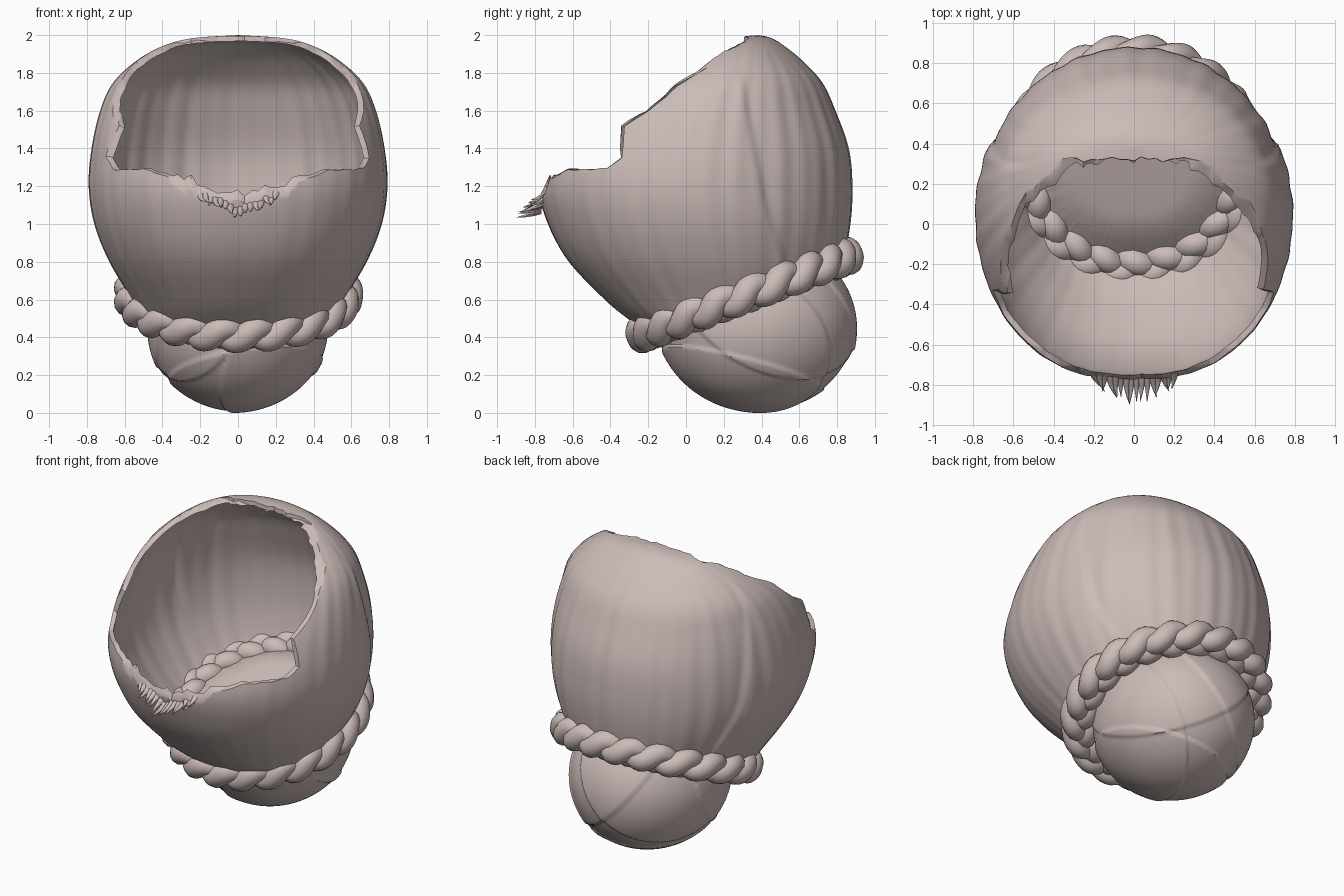
import bpy, bmesh, math, random
from mathutils import Vector

if "Cube" in bpy.data.objects:
    bpy.data.objects.remove(bpy.data.objects["Cube"])

random.seed(4)
hair = bpy.data.materials.new("dusty_rose_hair")
hair.diffuse_color = (0.60, 0.50, 0.48, 1)
hair.use_nodes = True
hair.node_tree.nodes["Principled BSDF"].inputs["Base Color"].default_value = hair.diffuse_color


def smooth(ob, angle):
    bpy.ops.object.select_all(action='DESELECT')
    bpy.context.view_layer.objects.active = ob
    ob.select_set(True)
    bpy.ops.object.shade_smooth_by_angle(angle=math.radians(angle))


def finish(name, bm, angle=40):
    me = bpy.data.meshes.new(name)
    bm.to_mesh(me)
    bm.free()
    ob = bpy.data.objects.new(name, me)
    bpy.context.collection.objects.link(ob)
    me.materials.append(hair)
    smooth(ob, angle)
    return ob


def lerp_table(table, v):
    if v <= table[0][0]:
        return table[0][1]
    for (a, fa), (b, fb) in zip(table, table[1:]):
        if v <= b:
            return fa + (fb - fa) * (v - a) / (b - a)
    return table[-1][1]


def tie_plane(y):
    """Height of the tilted plane where the braid ties the hair."""
    return 0.43 + 0.38 * (y + 0.2)


# Cap cross-sections: height, half width, front y, back y
SECTIONS = [(.40, .42, -.17, .55), (.50, .50, -.31, .66), (.60, .56, -.43, .74),
            (.80, .68, -.62, .83), (1.0, .76, -.73, .87), (1.2, .79, -.78, .88),
            (1.4, .775, -.73, .86), (1.6, .73, -.58, .79), (1.75, .66, -.40, .72),
            (1.87, .53, -.16, .61), (1.95, .38, .06, .51), (1.985, .23, .21, .45),
            (2.0, 0, .385, .385)]
# Edge of the face opening: y, z
OPENING = [(-.95, 1.02), (-.785, 1.08), (-.76, 1.15), (-.71, 1.25), (-.62, 1.29),
           (-.42, 1.29), (-.34, 1.35), (-.33, 1.52), (-.2, 1.60), (-.13, 1.65),
           (-.05, 1.73), (.1, 1.83), (.2, 1.91), (.28, 1.945), (.32, 1.965), (.335, 2.2)]
# Seam between side and back hair: z, y
SEAM = [(.82, .50), (1.1, .41), (1.5, .33), (1.93, .25)]
TOP = len(SECTIONS) - 1


def section(t):
    i = min(int(t), TOP - 1)
    u = t - i
    p = [SECTIONS[max(0, min(TOP, i + k))] for k in (-1, 0, 1, 2)]
    return [.5 * (2 * b + (c - a) * u + (2 * a - 5 * b + 4 * c - d) * u * u
                  + (3 * b - a - 3 * c + d) * u ** 3) for a, b, c, d in zip(*p)]


def cap_point(theta, t):
    z, w, y0, y1 = section(t)
    cy, ry = (y0 + y1) / 2, (y1 - y0) / 2
    y = cy + ry * math.sin(theta)
    s = y - lerp_table(SEAM, z)
    fade = min(1, max(0, (1.95 - z) / .3))
    back = min(1, max(0, s / .035)) * fade
    f = 1 - .025 * back * math.exp(-max(s, 0) / .16)          # seam step
    amp = (.001 + .002 * min(1, max(0, (y + .5) / .8))) * (.3 + .7 * fade)
    f += amp * (math.sin(23 * theta + .8 * z) + math.sin(37 * theta - z))  # strands
    c = math.cos(theta)
    if math.sin(theta) < 0:                                   # fuller front corners
        c = math.copysign(abs(c) ** (1 - .15 * fade), c)
    return Vector((w * c * f, cy + ry * math.sin(theta) * f, z))


# Hair cap: closed dome from the tie plane to the crown
COLS, ROWS, FLOOR = 256, 56, 8
bm = bmesh.new()
grid = []
steps = [TOP * k / 400 for k in range(401)]
for i in range(COLS):
    th = 2 * math.pi * (i + .5) / COLS
    pts = [cap_point(th, t) for t in steps]
    lo = next(k for k, p in enumerate(pts) if p.z > tie_plane(p.y) - .02)
    col = []
    start = pts[lo]
    for j in range(FLOOR):                                    # raised floor under the head
        k = j / FLOOR
        y = .3 + (start.y - .3) * k
        col.append(Vector((start.x * k, y, tie_plane(y) - .02 + .11 * min(1, (1 - k) * 2.5))))
    for j in range(ROWS + 1):
        col.append(cap_point(th, steps[lo] + (TOP - steps[lo]) * j / ROWS))
    grid.append([bm.verts.new(p) for p in col])
for i in range(COLS):
    a, b = grid[i], grid[(i + 1) % COLS]
    for j in range(len(a) - 1):
        bm.faces.new((a[j], b[j], b[j + 1], a[j + 1]))
bmesh.ops.remove_doubles(bm, verts=bm.verts, dist=.00002)
cap = finish("hair_cap", bm, 50)
mod = cap.modifiers.new("thickness", 'SOLIDIFY')
mod.thickness, mod.offset = .028, -1

# Ragged cutter for the face opening, lofted across x
bm = bmesh.new()
SLICES = 56
loops = []
for i in range(SLICES + 1):
    x = -1 + 2 * i / SLICES
    dy = .008 * math.sin(33 * x) + random.uniform(-.008, .008)
    prof = [(y + dy, z + random.uniform(-.009, .009)) for y, z in OPENING]
    prof += [(.335 + dy, 2.4), (-1.2, 2.4), (-1.2, 1.02)]
    loops.append([bm.verts.new((x, y, z)) for y, z in prof])
for a, b in zip(loops, loops[1:]):
    for j in range(len(a)):
        k = (j + 1) % len(a)
        bm.faces.new((a[j], a[k], b[k], b[j]))
bm.faces.new(loops[0][::-1])
bm.faces.new(loops[-1])
bmesh.ops.triangulate(bm, faces=bm.faces)
bmesh.ops.recalc_face_normals(bm, faces=bm.faces)
cutter = finish("opening_cutter", bm)
cutter.hide_render = True
mod = cap.modifiers.new("opening", 'BOOLEAN')
mod.operation, mod.solver, mod.object = 'DIFFERENCE', 'EXACT', cutter
bpy.context.view_layer.objects.active = cap
for m in ("thickness", "opening"):
    bpy.ops.object.modifier_apply(modifier=m)
bpy.data.objects.remove(cutter)
smooth(cap, 45)

# Bun: ellipsoid with overlapping wrapped layers, flattened under the tie
WRAPS = [((.15, -.25, -1), .24), ((.75, .45, .75), .10), ((-.8, .5, .7), .12),
         ((.9, -.35, -.5), .18), ((-.8, -.6, .3), .27)]
bm = bmesh.new()
bmesh.ops.create_uvsphere(bm, u_segments=192, v_segments=120, radius=1)
for v in bm.verts:
    d = v.co.normalized()
    p = Vector((d.x * .475, d.y * .515, d.z * .46))
    f = 1
    for n, dist in WRAPS:
        s = p.dot(Vector(n).normalized()) - dist
        f += .022 * min(1, max(0, s / .01)) * math.exp(-max(s, 0) / .12)
    p = p * f + Vector((0, .38, .47))
    p.z = max(0, min(p.z, tie_plane(p.y) - .01))
    v.co = p
finish("bun", bm, 35)


# Braid: three strands woven around a tilted ring
def braid_strand(k):
    cu = bpy.data.curves.new("braid_strand", 'CURVE')
    cu.dimensions = '3D'
    cu.bevel_depth, cu.bevel_resolution = .07, 4
    sp = cu.splines.new('POLY')
    n, turns = 224, 7
    sp.points.add(n - 1)
    normal = Vector((0, -.38, 1)).normalized()
    for i, pt in enumerate(sp.points):
        a = 2 * math.pi * i / n
        ph = turns * a + 2 * math.pi * k / 3
        y = .31 + .52 * math.sin(a)
        c = Vector((.55 * math.cos(a), y, tie_plane(y)))
        out = Vector((math.cos(a), math.sin(a), .38 * math.sin(a))).normalized()
        c += out * .043 * math.cos(ph) + normal * .036 * math.sin(2 * ph)
        pt.co = (*c, 1)
        pt.radius = .95 + .06 * math.cos(2 * ph)
    sp.use_cyclic_u = True
    sp.use_smooth = True
    cu.materials.append(hair)
    ob = bpy.data.objects.new("braid_strand", cu)
    bpy.context.collection.objects.link(ob)


for k in range(3):
    braid_strand(k)

# Loose wisps on the front lip: tapered, drooping tufts
bm = bmesh.new()
for i in range(16):
    x = -.2 + .4 * i / 15
    base = Vector((x, -.765 + .5 * x * x, 1.075 + .42 * abs(x) + random.uniform(-.015, .01)))
    length = (.165 - .42 * abs(x)) * random.uniform(.7, 1.0)
    sway = random.uniform(-.02, .04)
    rings = []
    for j in range(5):
        u = j / 4
        c = base + Vector((sway * u * u, -length * u, -.06 * u + .025 * u * u))
        r = .019 * (1 - u) + .0005
        rings.append([bm.verts.new(c + Vector((r * math.cos(q * math.pi / 3), 0,
                                               r * math.sin(q * math.pi / 3))))
                      for q in range(6)])
    for a, b in zip(rings, rings[1:]):
        for q in range(6):
            bm.faces.new((a[q], a[(q + 1) % 6], b[(q + 1) % 6], b[q]))
    bm.faces.new(rings[0][::-1])
    bm.faces.new(rings[-1])
bmesh.ops.recalc_face_normals(bm, faces=bm.faces)
finish("front_wisps", bm, 60)
